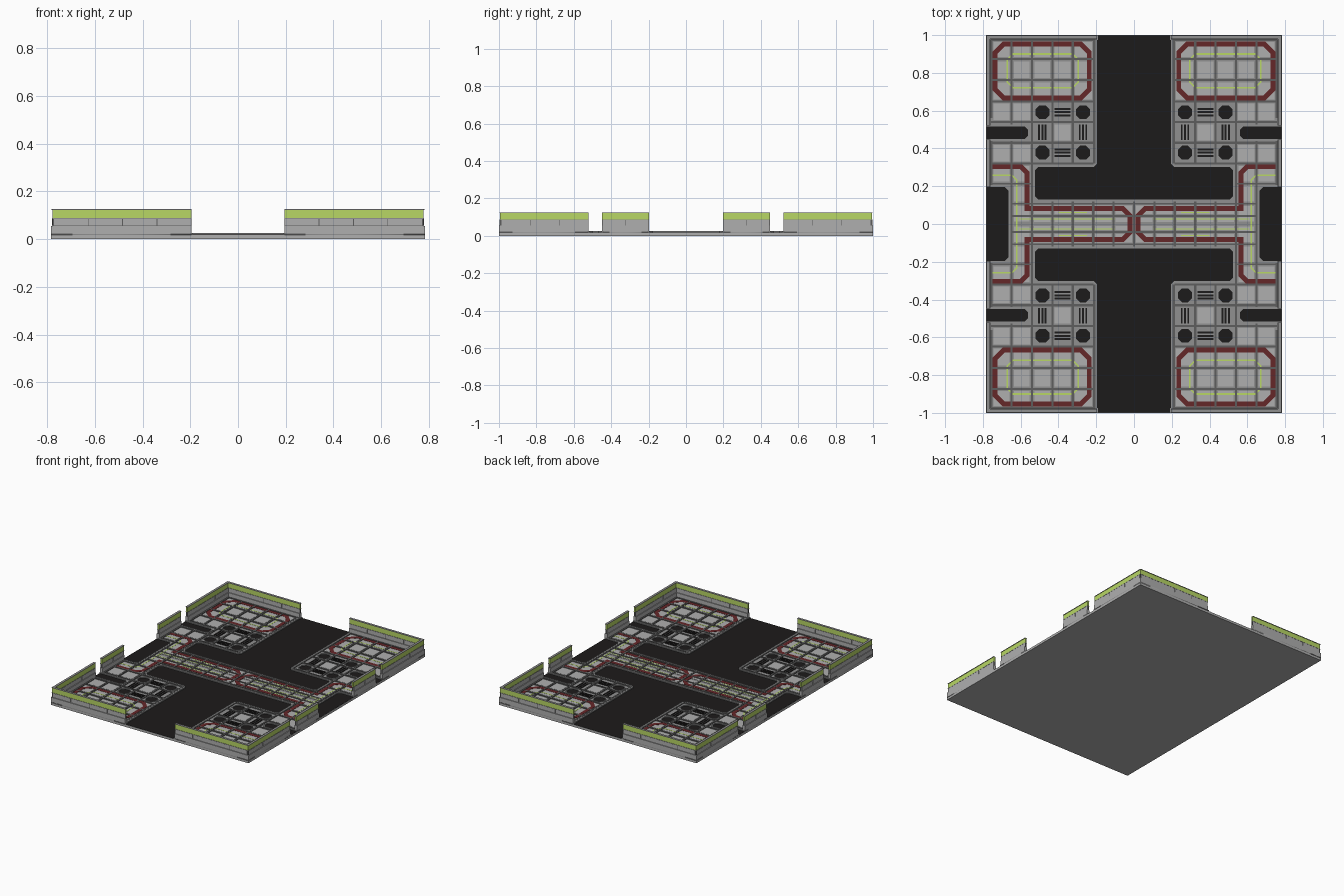
import bpy, bmesh, math
from mathutils import Vector

if "Cube" in bpy.data.objects:
    bpy.data.objects.remove(bpy.data.objects["Cube"])

# One quarter (x>0, y>0) is modelled; every part is mirrored across X and Y.
W, L = 0.783, 1.0
ROAD_Z, DECK_Z, BEAM_Z = 0.018, 0.0215, 0.026


def material(name, rgb):
    m = bpy.data.materials.new(name)
    m.diffuse_color = (*rgb, 1)
    m.use_nodes = True
    m.node_tree.nodes["Principled BSDF"].inputs["Base Color"].default_value = m.diffuse_color
    return m


BLACK = material("asphalt", (0.012, 0.011, 0.011))
DARK = material("dark_metal", (0.11, 0.11, 0.11))
MID = material("mid_metal", (0.28, 0.28, 0.28))
LIGHT = material("light_metal", (0.43, 0.43, 0.43))
RED = material("dark_red", (0.13, 0.02, 0.022))
GREEN = material("lime", (0.48, 0.68, 0.13))


def finish(name, bm, mat, mirror=True):
    bmesh.ops.recalc_face_normals(bm, faces=bm.faces)
    me = bpy.data.meshes.new(name)
    bm.to_mesh(me)
    bm.free()
    ob = bpy.data.objects.new(name, me)
    bpy.context.collection.objects.link(ob)
    me.materials.append(mat)
    if mirror:
        mod = ob.modifiers.new("mirror", 'MIRROR')
        mod.use_axis = (True, True, False)
        mod.use_mirror_merge = False
    return ob


def ribbon(bm, pts, w, z0, z1, closed=False):
    """Rectangular bar of width w along a mitred 2D path."""
    p = [Vector(q) for q in pts]
    n = len(p)
    rings = []
    for i in range(n):
        a = p[i - 1] if (closed or i > 0) else None
        b = p[(i + 1) % n] if (closed or i < n - 1) else None
        d0 = (p[i] - a).normalized() if a is not None else (b - p[i]).normalized()
        d1 = (b - p[i]).normalized() if b is not None else d0
        n0, n1 = Vector((-d0.y, d0.x)), Vector((-d1.y, d1.x))
        m = (n0 + n1).normalized()
        off = m * (w / 2 / max(m.dot(n0), 0.3))
        l, r = p[i] + off, p[i] - off
        rings.append([bm.verts.new((*q, z)) for q, z in
                      ((l, z0), (r, z0), (r, z1), (l, z1))])
    for i in range(n if closed else n - 1):
        s, t = rings[i], rings[(i + 1) % n]
        for k in range(4):
            bm.faces.new((s[k], s[(k + 1) % 4], t[(k + 1) % 4], t[k]))
    if not closed:
        bm.faces.new(rings[0])
        bm.faces.new(rings[-1])


def box(bm, x0, y0, x1, y1, z0, z1):
    ribbon(bm, [(x0, (y0 + y1) / 2), (x1, (y0 + y1) / 2)], y1 - y0, z0, z1)


def octo_rect(x0, y0, x1, y1, c):
    return [(x0 + c, y0), (x1 - c, y0), (x1, y0 + c), (x1, y1 - c),
            (x1 - c, y1), (x0 + c, y1), (x0, y1 - c), (x0, y0 + c)]


# Layout outlines
road_edge = [(0, .126), (.51, .126), (.53, .146), (.53, .286), (.51, .306),
             (.215, .306), (.2, .321), (.2, .98), (.195, .98), (.195, L)]
slot_edge = [(W, .521), (.575, .521), (.555, .501), (.555, .466), (.575, .446), (W, .446)]
pocket_edge = [(W, .2), (.68, .2), (.66, .18), (.66, 0)]
holes = [octo_rect(x - .04, y - .04, x + .04, y + .04, .022)
         for x in (.27, .485) for y in (.378, .592)]

# Base slab and black road surface
bm = bmesh.new()
box(bm, -W, -L, W, L, 0, ROAD_Z - .001)
finish("base_slab", bm, LIGHT, False)
bm = bmesh.new()
box(bm, -W + .001, -L + .001, W - .001, L - .001, ROAD_Z - .002, ROAD_Z)
finish("road_surface", bm, BLACK, False)

# Raised deck with road, slots, pockets and round wells left open
cu = bpy.data.curves.new("deck_outline", 'CURVE')
cu.dimensions, cu.fill_mode = '2D', 'BOTH'
cu.extrude = (DECK_Z - .016) / 2
for loop in [road_edge + [(W, L)] + slot_edge + pocket_edge + [(0, 0)]] + holes:
    sp = cu.splines.new('POLY')
    sp.points.add(len(loop) - 1)
    for pt, q in zip(sp.points, loop):
        pt.co = (*q, 0, 1)
    sp.use_cyclic_u = True
tmp = bpy.data.objects.new("deck_outline", cu)
bpy.context.collection.objects.link(tmp)
bm = bmesh.new()
bm.from_mesh(bpy.data.meshes.new_from_object(tmp))
bpy.data.objects.remove(tmp)
bmesh.ops.remove_doubles(bm, verts=bm.verts, dist=1e-5)
bmesh.ops.translate(bm, verts=bm.verts, vec=(0, 0, (DECK_Z + .016) / 2))
finish("deck", bm, MID)

# Rims around every black recess
bm = bmesh.new()
for path in (road_edge, slot_edge, pocket_edge):
    ribbon(bm, path, .01, .016, .025)
for h in holes:
    ribbon(bm, h, .007, .016, .0245, True)
finish("recess_rims", bm, MID)

# Grid of dark deck beams
xs = [.21, .324, .432, .54, .648, .756]
ys = [.32, .43, .54, .648, .762, .873, .976]
bm = bmesh.new()
for x in xs:
    if x != .648:
        ribbon(bm, [(x, .56 if x > .7 else .32), (x, .976)], .012, .02, BEAM_Z)
for a, b in ((0, .315), (.32, .44), (.527, .976)):
    ribbon(bm, [(.648, a), (.648, b)], .01, .02, BEAM_Z)
ribbon(bm, [(.756, .206), (.756, .44)], .012, .02, BEAM_Z)
for y in ys:
    ribbon(bm, [(.21 if y != .32 else .215, y), (.756, y)], .012, .02, BEAM_Z - .0003)
for x in (.108, .216, .324, .432, .54):
    ribbon(bm, [(x, 0), (x, .12)], .012, .02, BEAM_Z)
ribbon(bm, [(.54, .12), (.54, .32)], .012, .02, BEAM_Z)
box(bm, 0, 0, .006, .12, .02, BEAM_Z)
for x0, x1, y in ((0, .65, .042), (0, .65, .107), (.54, .756, .213)):
    ribbon(bm, [(x0, y), (x1, y)], .01, .02, BEAM_Z - .0003)
finish("deck_beams", bm, DARK)

# Light floor tiles between the beams
bm = bmesh.new()


def tile(x0, y0, x1, y1, g):
    box(bm, x0 + g, y0 + g, x1 - g, y1 - g, .02, .0235)


for i in range(5):
    for j in range(3, 6):
        tile(xs[i], ys[j], xs[i + 1], ys[j + 1], .012)
    for y0, y1 in ((.001, .042), (.042, .107)):
        tile(.108 * i, y0, .108 * (i + 1), y1, .01)
for i in (3, 4):
    tile(xs[i], .32, xs[i + 1], .43, .011)
    tile(xs[i], .54, xs[i + 1], .648, .011)
    tile(xs[i], .213, xs[i + 1], .32, .012)
tile(.324, .43, .432, .54, .012)
tile(.54, .107, .648, .213, .012)
tile(.54, .001, .648, .107, .012)
finish("floor_tiles", bm, LIGHT)

# Slatted vents between the round wells
bm = bmesh.new()
for k in (-1, 0, 1):
    for y in (.378, .592):
        box(bm, .335, y + k * .017 - .005, .421, y + k * .017 + .005, .02, .025)
    for x in (.27, .485):
        box(bm, x + k * .017 - .005, .444, x + k * .017 + .005, .526, .02, .025)
finish("vent_slats", bm, BLACK)

# Dark red border bands
bm = bmesh.new()
ribbon(bm, octo_rect(.237, .668, .735, .952, .045), .026, .02, .0248, True)
ribbon(bm, [(.75, .304), (.6, .304), (.566, .27), (.566, .083), (.06, .083),
            (.022, .045), (.022, 0)], .026, .02, .0248)
finish("red_bands", bm, RED)

# Thin lime guide lines
bm = bmesh.new()
ribbon(bm, octo_rect(.295, .722, .672, .9, .03), .008, .02, .0244, True)
ribbon(bm, [(.75, .258), (.645, .258), (.622, .235), (.622, 0)], .008, .02, .0244)
ribbon(bm, [(.61, .026), (.1, .026)], .006, .02, .0244)
ribbon(bm, [(.4, .06), (.25, .06)], .006, .02, .0244)
finish("guide_lines", bm, GREEN)

# Perimeter walls: a corner run and a short side run, stacked in layers
runs = [[(.195, .989), (.772, .989), (.772, .521)], [(.772, .448), (.772, .197)]]
layers = [("wall_base", .022, 0, .055, LIGHT), ("wall_core", .011, .054, .087, DARK),
          ("wall_ledge", .016, .0845, .088, MID), ("wall_lime_band", .012, .088, .1215, GREEN),
          ("wall_cap", .017, .1215, .125, MID)]
for name, w, z0, z1, mat in layers:
    bm = bmesh.new()
    for r in runs:
        ribbon(bm, r, w, z0, z1)
    finish(name, bm, mat)

# Jointed grey panels on the middle wall layer
bm = bmesh.new()
for r in runs:
    for a, b in zip(r, r[1:]):
        a, b = Vector(a), Vector(b)
        n = max(2, round((b - a).length / .14))
        gap = (b - a).normalized() * .0015
        for k in range(n):
            ribbon(bm, [a.lerp(b, k / n) + gap, a.lerp(b, (k + 1) / n) - gap], .015, .056, .084)
finish("wall_panels", bm, LIGHT)
